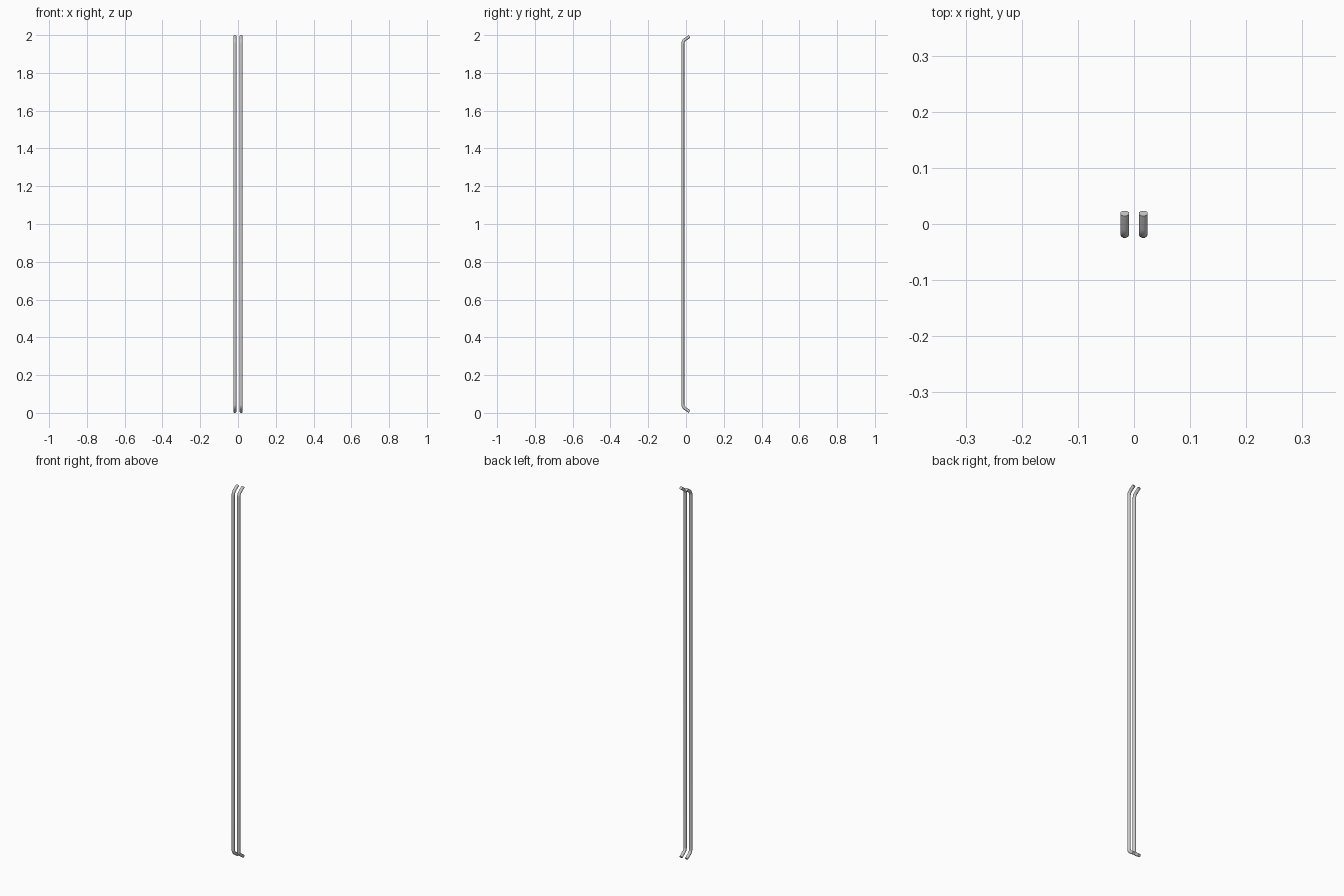
import bpy, bmesh, math
from mathutils import Vector

if "Cube" in bpy.data.objects:
    bpy.data.objects.remove(bpy.data.objects["Cube"])

R, SIDES = 0.008, 20
Y0 = -0.017          # line of the straight shaft
TILT = math.radians(55)   # how far each end turns from vertical
BEND = 0.028         # bend radius
END_Y = 0.019        # centre of the end cap

# Upper half of the path, relative to the end of the shaft
arc = [(BEND * (1 - math.cos(TILT * i / 6)), BEND * math.sin(TILT * i / 6)) for i in range(7)]
run = END_Y - Y0 - arc[-1][0]
arc.append((END_Y - Y0, arc[-1][1] + run / math.tan(TILT)))
bend_z = 2 - R * math.sin(TILT) - arc[-1][1]
upper = [(Y0 + a, bend_z + b) for a, b in arc]
path = [(y, 2 - z) for y, z in reversed(upper)] + upper


def rod(name, x):
    bm = bmesh.new()
    pts = [Vector((x, y, z)) for y, z in path]
    rings = []
    for i, p in enumerate(pts):
        a, b = pts[max(i - 1, 0)], pts[min(i + 1, len(pts) - 1)]
        t = ((p - a).normalized() + (b - p).normalized()).normalized()
        side = Vector((1, 0, 0))
        up = t.cross(side)
        rings.append([bm.verts.new(p + R * (math.cos(k) * side + math.sin(k) * up))
                      for k in (2 * math.pi * j / SIDES for j in range(SIDES))])
    for r, s in zip(rings, rings[1:]):
        for j in range(SIDES):
            n = (j + 1) % SIDES
            bm.faces.new((r[j], r[n], s[n], s[j]))
    # flat end caps
    bm.faces.new(rings[0][::-1])
    bm.faces.new(rings[-1])
    bmesh.ops.recalc_face_normals(bm, faces=bm.faces)
    me = bpy.data.meshes.new(name)
    bm.to_mesh(me)
    bm.free()
    ob = bpy.data.objects.new(name, me)
    bpy.context.collection.objects.link(ob)
    bpy.context.view_layer.objects.active = ob
    bpy.ops.object.select_all(action='DESELECT')
    ob.select_set(True)
    bpy.ops.object.shade_smooth_by_angle(angle=math.radians(35))


# Pair of matching bent handle rods
rod("left_rod", -0.0165)
rod("right_rod", 0.0165)
